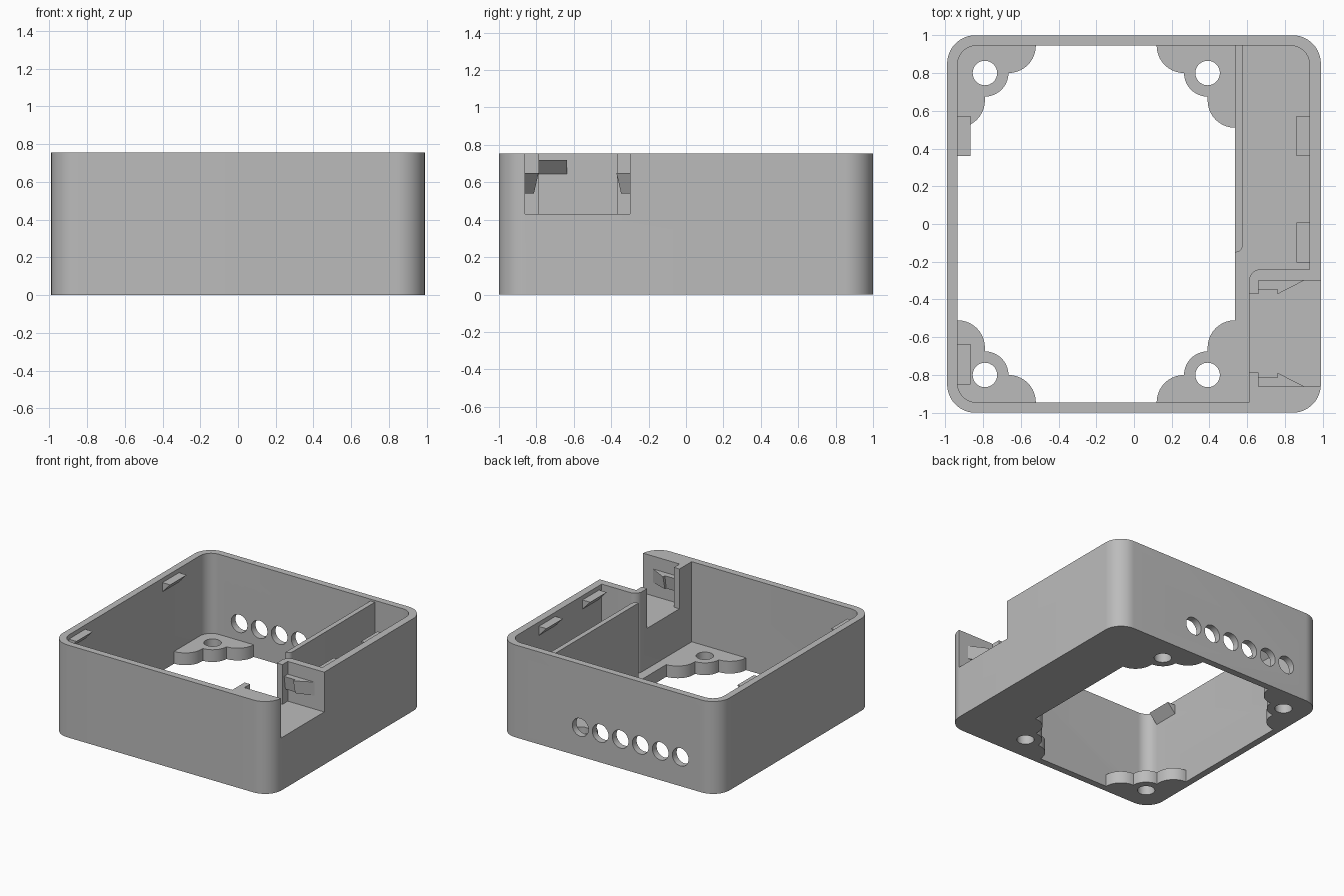
import bpy, bmesh
from math import cos, sin, tan, pi, radians
from mathutils import Vector

cube = bpy.data.objects.get("Cube")
if cube:
    bpy.data.objects.remove(cube, do_unlink=True)

grey = bpy.data.materials.new("light grey plastic")
grey.use_nodes = True
grey.diffuse_color = (0.5, 0.5, 0.5, 1)
grey.node_tree.nodes["Principled BSDF"].inputs["Base Color"].default_value = (0.5, 0.5, 0.5, 1)

HEIGHT, FLOOR = 0.755, 0.1


def arc(cx, cy, r, a0, a1, n=10):
    """Points on an arc, angles in degrees."""
    angles = [radians(a0 + (a1 - a0) * i / n) for i in range(n + 1)]
    return [(cx + r * cos(a), cy + r * sin(a)) for a in angles]


def rounded(corners, n=10):
    """Outline from right-angled (x, y, radius) corners."""
    pts = []
    for i, (x, y, r) in enumerate(corners):
        p = Vector((x, y))
        if r == 0:
            pts.append((x, y))
            continue
        u = (Vector(corners[i - 1][:2]) - p).normalized()
        v = (Vector(corners[(i + 1) % len(corners)][:2]) - p).normalized()
        c = p + (u + v) * r
        for k in range(n + 1):
            t = k / n * pi / 2
            pts.append(tuple(c - v * r * cos(t) - u * r * sin(t)))
    return pts


def prism(name, outline, lo, hi, axis="Z"):
    """Extrude an outline along z, or an (x, z) outline along y."""
    def place(p, h):
        return (p[0], p[1], h) if axis == "Z" else (p[0], h, p[1])
    bm = bmesh.new()
    low = [bm.verts.new(place(p, lo)) for p in outline]
    high = [bm.verts.new(place(p, hi)) for p in outline]
    bm.faces.new(low)
    bm.faces.new(high)
    for i in range(len(outline)):
        bm.faces.new((low[i - 1], low[i], high[i], high[i - 1]))
    bmesh.ops.recalc_face_normals(bm, faces=bm.faces)
    mesh = bpy.data.meshes.new(name)
    bm.to_mesh(mesh)
    bm.free()
    mesh.materials.append(grey)
    obj = bpy.data.objects.new(name, mesh)
    bpy.context.collection.objects.link(obj)
    return obj


def cut(body, cutter):
    """Subtract the cutter and discard it."""
    mod = body.modifiers.new("cut", "BOOLEAN")
    mod.operation, mod.solver, mod.object = "DIFFERENCE", "EXACT", cutter
    cutter.hide_render = True
    deps = bpy.context.evaluated_depsgraph_get()
    mesh = bpy.data.meshes.new_from_object(body.evaluated_get(deps))
    body.modifiers.clear()
    body.data = mesh
    bpy.data.objects.remove(cutter, do_unlink=True)


# Outer case
R = 0.15
case = prism("case", rounded([(-0.99, -1, R), (0.99, -1, R), (0.99, 1, R), (-0.99, 1, R)], 16),
             0, HEIGHT)

# Main cavity, leaving a solid block in the front left corner for the socket
cut(case, prism("cavity_cutter", rounded([
    (-0.935, -0.945, 0.1), (0.61, -0.945, 0), (0.61, -0.24, 0.06),
    (0.93, -0.24, 0), (0.93, 0.945, 0.1), (-0.935, 0.945, 0.1)]), FLOOR, 1))

# Floor opening with three-lobed screw pads left in its corners
CX, HX, HY = -0.2, 0.735, 0.945
SX, SY = 0.59, 0.8
quarter = (arc(HX, 0.655, 0.145, -90, -180) + arc(SX, SY, 0.125, -90, -180)
           + arc(SX - 0.125, HY, 0.145, -90, -180))
opening = []
for sx, sy in ((1, 1), (-1, 1), (-1, -1), (1, -1)):
    pts = quarter if sx * sy > 0 else quarter[::-1]
    opening += [(CX + sx * x, sy * y) for x, y in pts]
cut(case, prism("opening_cutter", opening, -0.1, FLOOR + 0.05))

# Screw holes
for sx in (-1, 1):
    for sy in (-1, 1):
        hole = arc(CX + sx * SX, sy * SY, 0.065, 0, 360, 32)[:-1]
        cut(case, prism("screw_hole_cutter", hole, -0.1, 0.2))

# Row of round vents in the back wall
for i in range(6):
    vent = arc(-0.65 + 0.181 * i, 0.238, 0.073, 0, 360, 32)[:-1]
    cut(case, prism("vent_cutter", vent, 0.9, 1.1, "Y"))

# Socket slot through the block, with narrow lips at its inner end
slot = [(0.55, -0.787), (0.66, -0.787), (0.66, -0.86), (1.1, -0.86),
        (1.1, -0.3), (0.66, -0.3), (0.66, -0.37), (0.55, -0.37)]
cut(case, prism("slot_cutter", slot, 0.43, 1))

# Divider wall of the side compartment
prism("divider", rounded([(0.535, -0.15, 0), (0.575, -0.15, 0.035),
                          (0.575, 0.95, 0), (0.535, 0.95, 0)]), FLOOR, 0.74)

# Snap tabs for the lid, with sloping undersides
for wall, tip, y0 in ((-0.935, -0.865, -0.85), (-0.935, -0.865, 0.36),
                      (0.93, 0.86, -0.205), (0.93, 0.86, 0.36)):
    prism("lid_tab", [(wall, 0.645), (tip, 0.72), (wall, 0.72)], y0, y0 + 0.213, "Y")

# Wedge clips on both sides of the slot
for name, wall, side in (("front_clip", -0.86, 1), ("back_clip", -0.3, -1)):
    plan = [(0.66, 0), (0.66, 0.047), (0.76, 0.047), (0.76, 0.072), (0.9, 0)]
    clip = prism(name, [(x, wall + side * d) for x, d in plan], 0.54, 0.65)
    for v in clip.data.vertices:
        if v.co.z < 0.6:
            v.co.y = wall + (v.co.y - wall) * 0.65

# Smooth round surfaces, keep edges sharp
for obj in bpy.context.collection.objects:
    if obj.type == "MESH" and obj.data.materials.get(grey.name):
        obj.data.shade_smooth()
        obj.data.set_sharp_from_angle(angle=radians(30))
